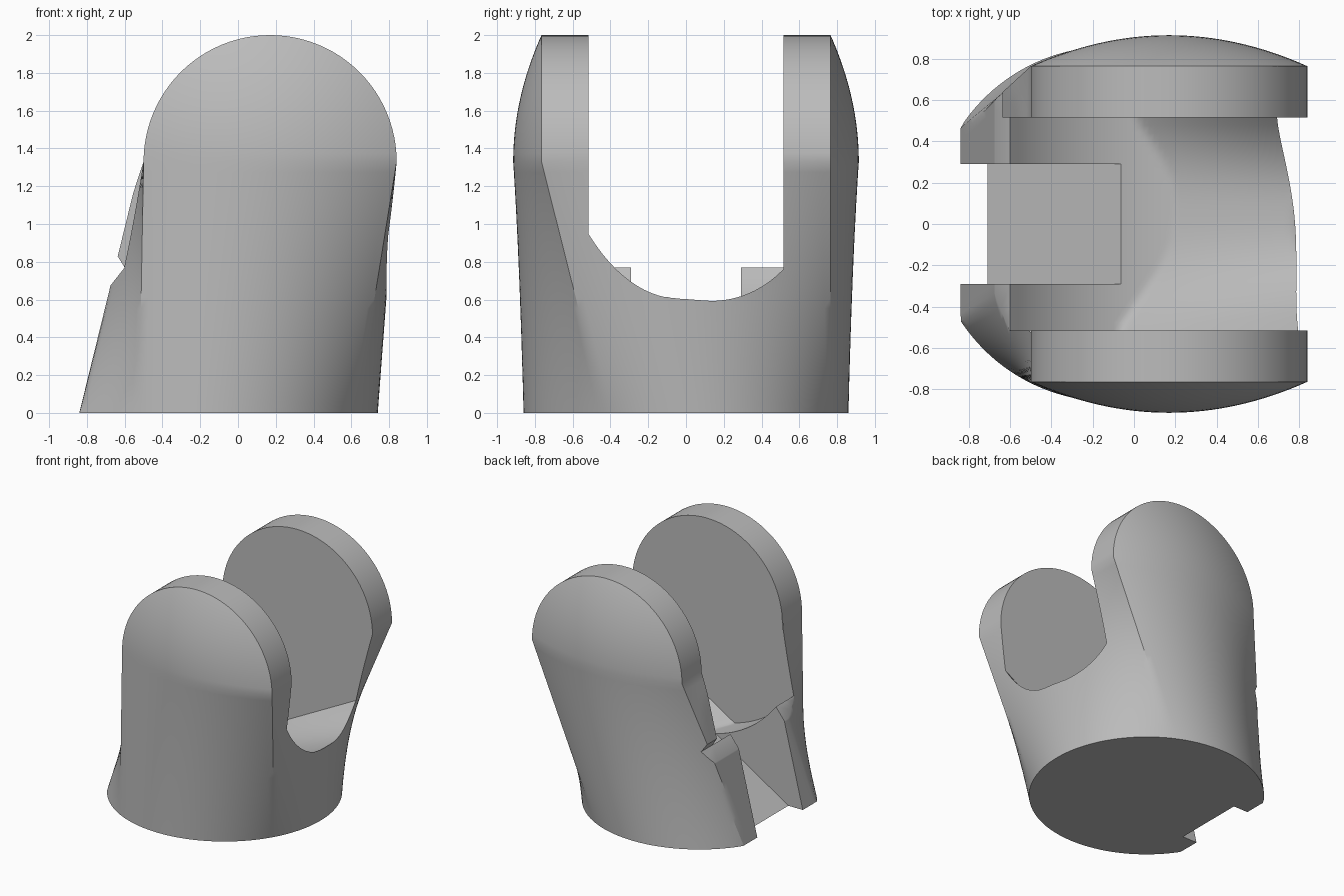
import bpy
import bmesh
import math

cube = bpy.data.objects.get("Cube")
if cube:
    bpy.data.objects.remove(cube, do_unlink=True)

grey = bpy.data.materials.new("plain grey")
grey.use_nodes = True
grey.diffuse_color = (0.5, 0.5, 0.5, 1)
grey.node_tree.nodes["Principled BSDF"].inputs["Base Color"].default_value = (0.5, 0.5, 0.5, 1)

HEAD_X, HEAD_Z, HEAD_R = 0.17, 1.33, 0.67   # rounded ear heads
BASE_X, BASE_R = -0.12, 0.86                # round foot
EAR_EDGE, BULGE = 0.765, 0.15               # ear rim and its outward dome
GAP = 0.515                                 # half the space between the ears
CLEAR_R = 0.95                              # clearance around the pivot
STEPS = 32


def finish(name, bm):
    bmesh.ops.recalc_face_normals(bm, faces=bm.faces)
    mesh = bpy.data.meshes.new(name)
    bm.to_mesh(mesh)
    bm.free()
    mesh.materials.append(grey)
    obj = bpy.data.objects.new(name, mesh)
    bpy.context.collection.objects.link(obj)
    return obj


def section(z):
    """Outline at a height: round foot blending into a domed ear section."""
    blend = min(z / HEAD_Z, 1)
    rise = max(z - HEAD_Z, 0)
    half = math.sqrt(max(HEAD_R ** 2 - rise ** 2, 1e-6))
    dome = BULGE * (half / HEAD_R) ** 2
    left_limit = -0.84 + 0.245 * z if z < HEAD_Z else -2
    corners = [-30, 63, 150, 242, 330]
    points = []
    for side in range(4):
        for i in range(STEPS):
            f = i / STEPS
            angle = math.radians(corners[side] * (1 - f) + corners[side + 1] * f)
            u = 2 * f - 1
            sign = 1 if side < 2 else -1
            if side % 2 == 0:
                ex, ey = half, EAR_EDGE * u
            else:
                ex, ey = -half * u, EAR_EDGE + dome * (1 - u * u)
            ex, ey = HEAD_X + sign * ex, sign * ey
            cx, cy = BASE_X + BASE_R * math.cos(angle), BASE_R * math.sin(angle)
            x = cx + (ex - cx) * blend
            y = cy + (ey - cy) * blend
            points.append((max(x, left_limit), y, z))
    return points


# Main body lofted upward
heights = [HEAD_Z * i / 24 for i in range(24)]
heights += [HEAD_Z + HEAD_R * math.sin(math.pi / 2 * i / 24) for i in range(25)]
bm = bmesh.new()
rings = [[bm.verts.new(p) for p in section(z)] for z in heights]
count = 4 * STEPS
for low, high in zip(rings, rings[1:]):
    for i in range(count):
        j = (i + 1) % count
        bm.faces.new((low[i], low[j], high[j], high[i]))
bm.faces.new(rings[0][::-1])
bm.faces.new(rings[-1])
bmesh.ops.remove_doubles(bm, verts=bm.verts, dist=1e-5)
body = finish("fork_body", bm)


def floor_height(x, y):
    """Pivot clearance, raised to a saddle on one side and bevelled on the other."""
    if x < -0.6:
        return 0.77 + 1.27 * (x + 0.6)
    clearance = HEAD_Z - math.sqrt(max(CLEAR_R ** 2 - (x - HEAD_X) ** 2, 0))
    curl = (0.128 + 0.209 * x) * (abs(y - 0.05) / 0.53) ** 2.5
    saddle = 0.38 + 0.37 * (x - 0.2) + curl
    return max(clearance, saddle)


# Channel cutter between the ears
bm = bmesh.new()
bmesh.ops.create_grid(bm, x_segments=80, y_segments=28, size=1)
for v in bm.verts:
    v.co.y *= GAP
    v.co.z = floor_height(v.co.x, v.co.y)
lid = bmesh.ops.extrude_face_region(bm, geom=bm.faces[:])
for v in lid["geom"]:
    if isinstance(v, bmesh.types.BMVert):
        v.co.z = 2.5
channel = finish("channel_cutter", bm)


def prism(name, profile, half_width):
    bm = bmesh.new()
    face = bm.faces.new([bm.verts.new((x, -half_width, z)) for x, z in profile])
    out = bmesh.ops.extrude_face_region(bm, geom=[face])
    moved = [g for g in out["geom"] if isinstance(g, bmesh.types.BMVert)]
    bmesh.ops.translate(bm, verts=moved, vec=(0, 2 * half_width, 0))
    return finish(name, bm)


# Sloping slot and the small nick below each ear
slot = prism("slot_cutter", [(-0.87, -0.1), (-0.06, 0.41), (-0.06, 1), (-1.2, 1), (-1.2, -0.1)], 0.29)
nick = prism("nick_cutter", [(-0.6, 0.77), (-0.76, 0.566), (-0.9, 0.8), (-0.7, 0.93)], 1.2)

bpy.context.view_layer.objects.active = body
body.select_set(True)
for cutter in (channel, slot, nick):
    cut = body.modifiers.new(cutter.name, "BOOLEAN")
    cut.operation = "DIFFERENCE"
    cut.solver = "EXACT"
    cut.object = cutter
    bpy.ops.object.modifier_apply(modifier=cut.name)
    bpy.data.objects.remove(cutter, do_unlink=True)

bpy.ops.object.shade_smooth_by_angle(angle=math.radians(30))
